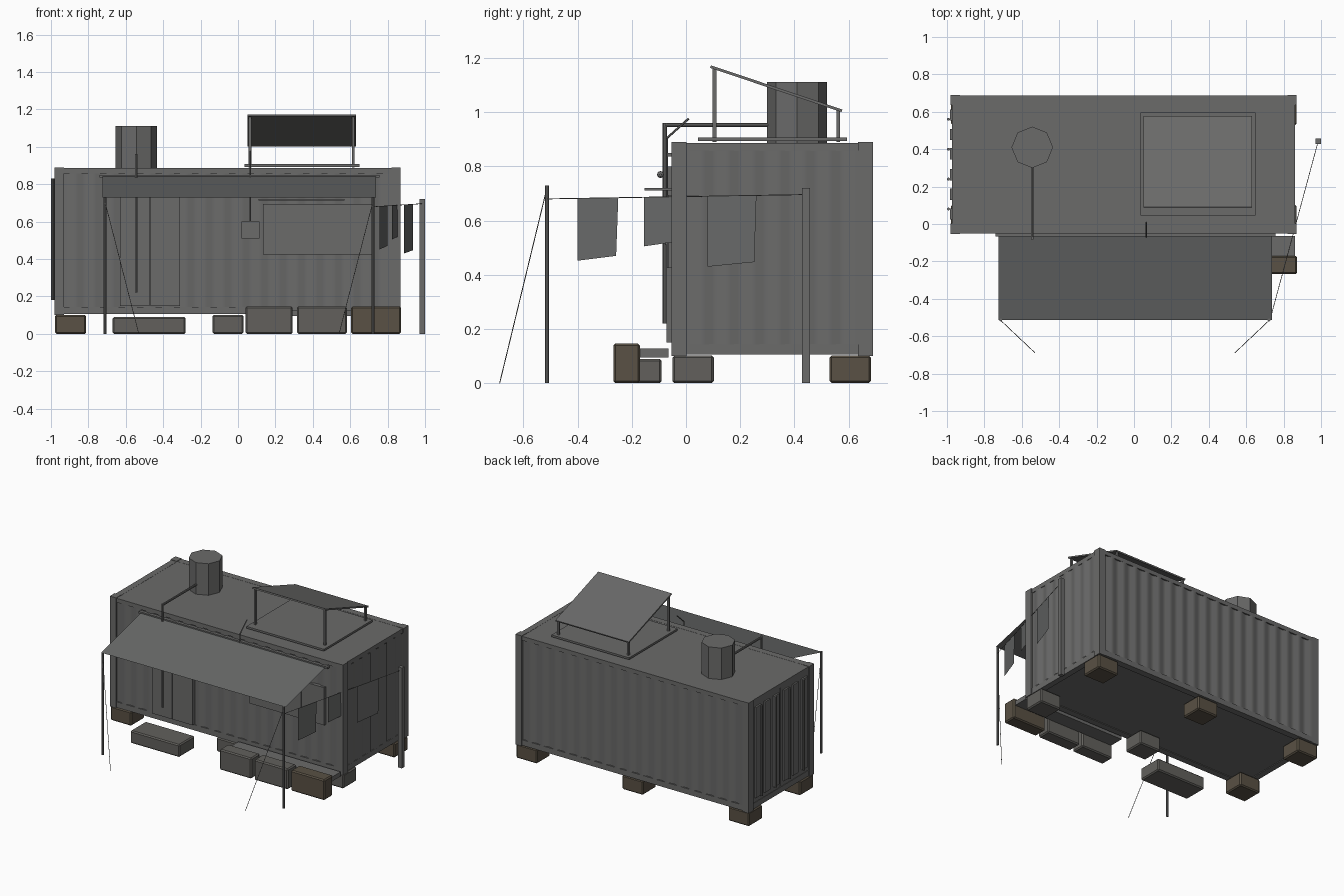
import bpy, bmesh, math
from mathutils import Vector

if "Cube" in bpy.data.objects:
    bpy.data.objects.remove(bpy.data.objects["Cube"])


def colour(name, rgb):
    m = bpy.data.materials.new(name)
    m.diffuse_color = (*rgb, 1)
    m.use_nodes = True
    m.node_tree.nodes["Principled BSDF"].inputs["Base Color"].default_value = m.diffuse_color
    return m


grey = colour("dark_grey", (0.145, 0.145, 0.143))
cloth = colour("cloth_grey", (0.135, 0.14, 0.138))
brown = colour("brown_block", (0.10, 0.082, 0.058))
stone = colour("stone_block", (0.122, 0.118, 0.108))


def from_bmesh(name, bm, mat=None):
    me = bpy.data.meshes.new(name)
    bm.to_mesh(me)
    bm.free()
    ob = bpy.data.objects.new(name, me)
    bpy.context.collection.objects.link(ob)
    me.materials.append(mat or grey)
    return ob


def box(name, x, y, z, mat=None, bevel=0):
    """Box from (min, max) ranges, optionally bevelled."""
    bm = bmesh.new()
    bmesh.ops.create_cube(bm, size=1)
    for v in bm.verts:
        v.co = [r[0] + (c + 0.5) * (r[1] - r[0]) for c, r in zip(v.co, (x, y, z))]
    if bevel:
        bmesh.ops.bevel(bm, geom=bm.edges[:], offset=bevel, segments=1,
                        profile=0.5, affect='EDGES')
    return from_bmesh(name, bm, mat)


def rod(name, points, r, sides=8):
    """Round bar through a short list of points."""
    bm = bmesh.new()
    for a, b in zip(points, points[1:]):
        a, b = Vector(a), Vector(b)
        d = b - a
        new = bmesh.ops.create_cone(bm, cap_ends=True, segments=sides, radius1=r,
                                    radius2=r, depth=d.length)["verts"]
        q = d.to_track_quat('Z', 'Y')
        for v in new:
            v.co = q @ v.co + (a + b) / 2
    return from_bmesh(name, bm)


def sheet(name, corners):
    bm = bmesh.new()
    bm.faces.new([bm.verts.new(c) for c in corners])
    return from_bmesh(name, bm, cloth)


def corrugated(name, a, b, out, z0, z1, period, depth=0.005):
    """Shallow trapezoid-wave wall from a to b, smooth shaded."""
    a, b, out = Vector(a), Vector(b), Vector(out)
    n = round((b - a).length / period)
    bm = bmesh.new()
    prev = None
    for i in range(n):
        for t, s in ((0, -1), (0.25, -1), (0.5, 1), (0.75, 1)):
            p = a.lerp(b, (i + t) / (n - 0.25)) + out * depth * s
            cur = [bm.verts.new((p.x, p.y, z)) for z in (z0, z1)]
            if prev:
                bm.faces.new((prev[0], cur[0], cur[1], prev[1])).smooth = True
            prev = cur
    return from_bmesh(name, bm)


X0, X1, Y0, Y1 = -0.98, 0.87, -0.053, 0.69

# Container: core, corner posts, rails and corrugated walls
box("container_core", (X0 + .025, X1 - .025), (Y0 + .025, Y1 - .025), (.11, .886))
for i, x in enumerate(((X0, X0 + .05), (X1 - .05, X1))):
    for j, y in enumerate(((Y0, Y0 + .055), (Y1 - .055, Y1))):
        box(f"corner_post_{i}{j}", x, y, (.10, .89))
for k, z in enumerate(((.105, .145), (.857, .887))):
    for j, y in enumerate(((Y0 + .003, Y0 + .05), (Y1 - .05, Y1 - .003))):
        box(f"long_rail_{k}{j}", (X0 + .04, X1 - .04), y, z)
    for i, x in enumerate(((X0 + .006, X0 + .05), (X1 - .05, X1 - .008))):
        box(f"end_rail_{k}{i}", x, (Y0 + .04, Y1 - .04), z)
xa, xb, ya, yb = X0 + .05, X1 - .05, Y0 + .055, Y1 - .055
corrugated("front_wall", (xa, Y0 + .008, 0), (xb, Y0 + .008, 0), (0, -1, 0), .143, .859, .1)
corrugated("back_wall", (xb, Y1 - .008, 0), (xa, Y1 - .008, 0), (0, 1, 0), .143, .859, .1)
corrugated("right_wall", (X1 - .008, ya, 0), (X1 - .008, yb, 0), (1, 0, 0), .143, .859, .09)

# Cargo doors on the left end with ribs and lock rods
for i, y in enumerate(((ya, .315), (.323, yb))):
    box(f"cargo_door_{i}", (-.972, -.95), y, (.146, .856))
    for j in range(3):
        c = y[0] + (y[1] - y[0]) * (j + .5) / 3
        box(f"cargo_door_rib_{i}{j}", (-.984, -.965), (c - .03, c + .03), (.18, .83))
for i, y in enumerate((.08, .24, .40, .56)):
    rod(f"lock_rod_{i}", [(-.992, y, .18), (-.992, y, .83)], .008)

# Entrance door, window, hood, meter box
for i, x in enumerate(((-.63, -.472), (-.468, -.31))):
    box(f"door_leaf_{i}", x, (-.072, -.04), (.15, .80))
box("window_pane", (.135, .54), (-.066, -.04), (.425, .695))
box("window_shutter", (.548, .73), (-.066, -.04), (.425, .695))
box("window_mullion", (.54, .548), (-.07, -.04), (.425, .695))
box("window_hood", (.11, .57), (-.153, -.045), (.712, .72))
box("meter_box", (.02, .115), (-.075, -.04), (.51, .60))
rod("roof_cable", [(.065, -.07, .60), (.065, -.07, .905), (.065, .01, .977)], .004, 6)
bm = bmesh.new()
bmesh.ops.create_icosphere(bm, subdivisions=2, radius=.013)
bmesh.ops.translate(bm, vec=(-.46, -.094, .77), verts=bm.verts)
from_bmesh("door_lamp", bm)

# Awning with poles and guy lines
box("awning_rail", (-.74, .757), (-.068, -.045), (.836, .85))
sheet("awning_cloth", [(-.725, -.513, .728), (.737, -.513, .728),
                       (.737, -.06, .843), (-.725, -.06, .843)])
for i, (x, gx) in enumerate(((-.712, -.53), (.722, .54))):
    rod(f"awning_pole_{i}", [(x, -.513, 0), (x, -.513, .73)], .008)
    rod(f"guy_line_{i}", [(x, -.516, .71), (gx, -.688, 0)], .0018, 5)

# Washing line with three cloths
line_a, line_b = Vector((.727, -.513, .68)), Vector((.985, .443, .696))
box("line_post", (.97, 1.0), (.428, .458), (0, .72))
rod("washing_line", [line_a, line_b], .0018, 5)
for i, (y0, y1, za, zb) in enumerate(((-.40, -.25, .452, .47), (-.155, -.045, .505, .52),
                                      (.08, .26, .43, .447))):
    p, q = [line_a.lerp(line_b, (y - line_a.y) / (line_b.y - line_a.y)) for y in (y0, y1)]
    sheet(f"hanging_cloth_{i}", [p, q, (q.x, q.y - .008, zb), (p.x, p.y, za)])

# Water tank and down pipe
bm = bmesh.new()
bmesh.ops.create_cone(bm, cap_ends=True, segments=8, radius1=.111, radius2=.111, depth=.227)
bmesh.ops.translate(bm, vec=(-.544, .41, .9985), verts=bm.verts)
from_bmesh("water_tank", bm)
rod("down_pipe", [(-.544, .31, .953), (-.544, -.078, .953)], .008)
rod("down_pipe_drop", [(-.544, -.078, .961), (-.544, -.078, .22)], .008)

# Solar panel on its stand
box("stand_base", (.035, .65), (.045, .595), (.893, .907))
for i, x in enumerate((.064, .616)):
    for j, (y, z) in enumerate(((.105, 1.165), (.562, 1.008))):
        box(f"stand_post_{i}{j}", (x - .007, x + .007), (y - .007, y + .007), (.89, z))
panel = box("solar_panel", (.05, .632), (-.256, .256), (-.005, .005))
panel.location = (0, .333, 1.087)
panel.rotation_euler.x = -math.atan2(.163, .485)

# Foundation blocks, door step, bench plank and planters
for i, x in enumerate((-.895, -.053, .787)):
    box(f"front_foot_{i}", (x - .083, x + .083), (-.05, .103), (0, .102),
        stone if i else brown, .008)
    box(f"back_foot_{i}", (x - .083, x + .083), (.53, .683), (0, .102), brown, .008)
box("door_step", (-.67, -.28), (-.265, -.09), (0, .09), stone, .008)
box("bench_plank", (.05, .86), (-.17, -.065), (.095, .127))
for i, (x0, x1) in enumerate(((.04, .292), (.315, .582), (.605, .872))):
    box(f"planter_{i}", (x0, x1), (-.268, -.17), (0, .147), brown if i == 2 else stone, .008)
